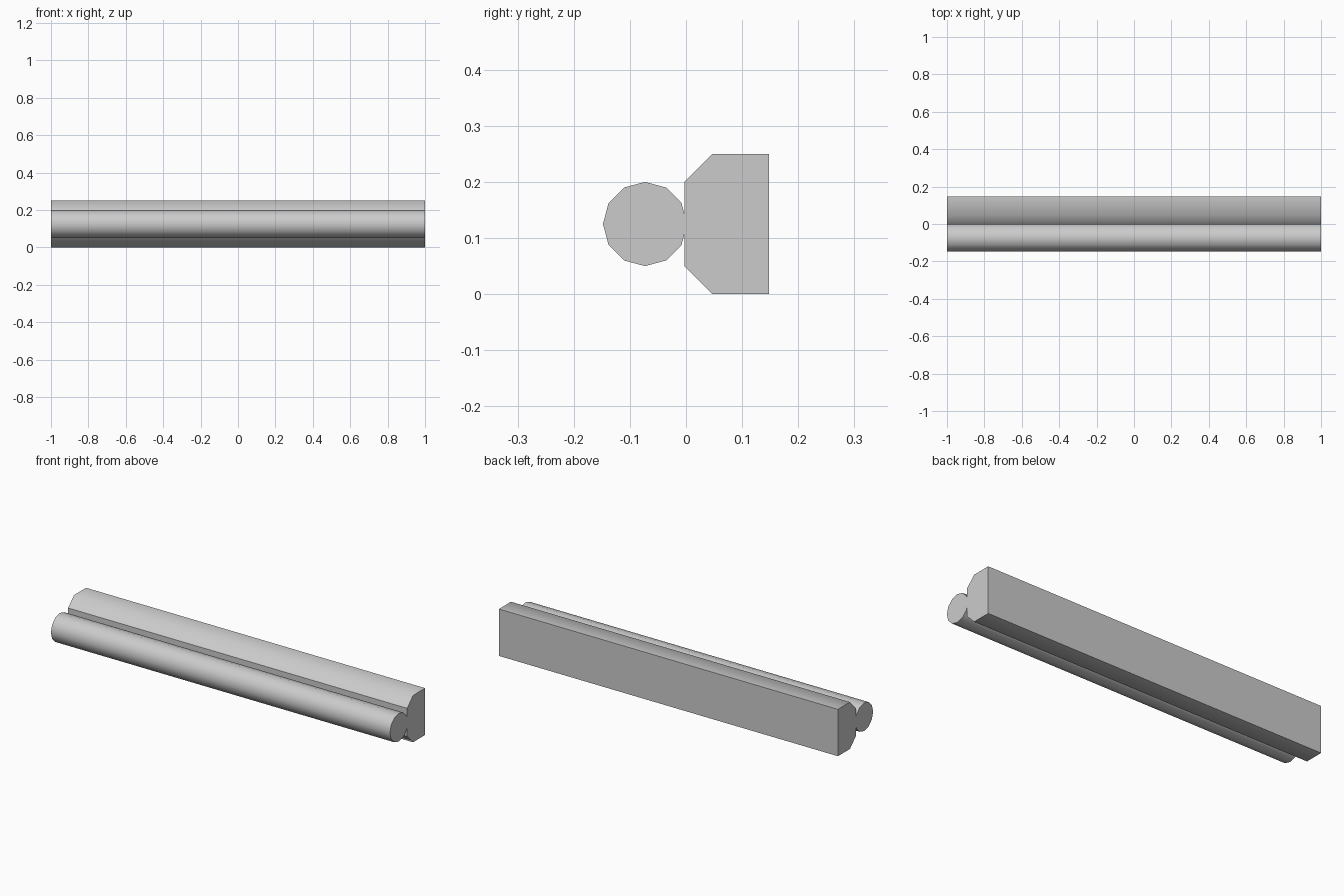
import bpy, bmesh
from math import cos, sin, pi

cube = bpy.data.objects.get("Cube")
if cube:
    bpy.data.objects.remove(cube, do_unlink=True)

grey = bpy.data.materials.new("light grey")
grey.use_nodes = True
colour = (0.6, 0.6, 0.6, 1)
grey.diffuse_color = colour
grey.node_tree.nodes["Principled BSDF"].inputs["Base Color"].default_value = colour

HALF_LENGTH = 1.0


def extrude_bar(name, profile, soft_edge):
    """Extrude a (y, z) profile along x; soft_edge(edge) picks smooth-shaded edges."""
    bm = bmesh.new()
    end = bm.faces.new([bm.verts.new((-HALF_LENGTH, y, z)) for y, z in profile])
    result = bmesh.ops.extrude_face_region(bm, geom=[end], use_keep_orig=True)
    for v in result["geom"]:
        if isinstance(v, bmesh.types.BMVert):
            v.co.x = HALF_LENGTH
    bmesh.ops.recalc_face_normals(bm, faces=bm.faces)
    for f in bm.faces:
        f.smooth = True
    for e in bm.edges:
        lengthwise = abs(e.verts[0].co.x - e.verts[1].co.x) > HALF_LENGTH
        e.smooth = lengthwise and soft_edge(e)
    mesh = bpy.data.meshes.new(name)
    bm.to_mesh(mesh)
    bm.free()
    mesh.materials.append(grey)
    obj = bpy.data.objects.new(name, mesh)
    bpy.context.collection.objects.link(obj)
    return obj


# Backing bar: chamfered front, soft only where each chamfer meets top or bottom
front, shoulder, back = -0.003, 0.047, 0.148
backing = [(front, 0.05), (shoulder, 0), (back, 0),
           (back, 0.25), (shoulder, 0.25), (front, 0.2)]
extrude_bar("backing_bar", backing,
            lambda e: abs(e.verts[0].co.y - shoulder) < 0.01)

# Round front rail: twelve-sided and smooth
radius, sides = 0.075, 12
rail = [(-0.073 + radius * cos(2 * pi * i / sides),
         0.125 + radius * sin(2 * pi * i / sides)) for i in range(sides)]
extrude_bar("round_rail", rail, lambda e: True)
